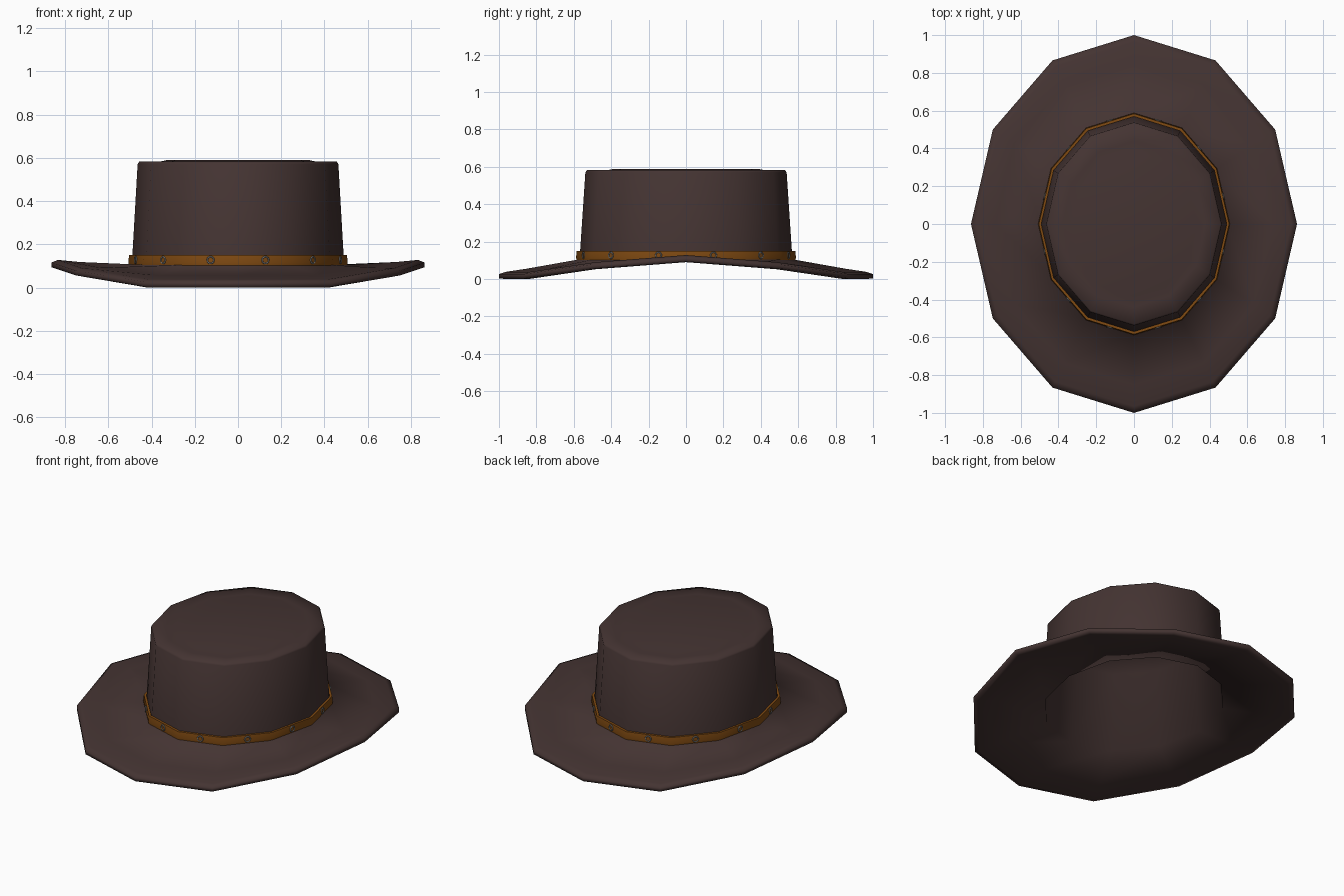
import bpy, bmesh, math

cube = bpy.data.objects.get("Cube")
if cube:
    bpy.data.objects.remove(cube, do_unlink=True)

SIDES = 12
WIDTH = 0.863  # oval: x radius relative to y radius


def material(name, color):
    m = bpy.data.materials.new(name)
    m.use_nodes = True
    m.diffuse_color = (*color, 1)
    bsdf = next(n for n in m.node_tree.nodes if n.type == 'BSDF_PRINCIPLED')
    bsdf.inputs["Base Color"].default_value = (*color, 1)
    bsdf.inputs["Roughness"].default_value = 0.8
    return m


felt = material("dark brown felt", (0.058, 0.034, 0.032))
leather = material("tan leather", (0.22, 0.07, 0.006))
metal = material("grey metal", (0.2, 0.2, 0.2))


def oval_point(radius, i):
    a = 2 * math.pi * i / SIDES
    return radius * WIDTH * math.cos(a), radius * math.sin(a)


def oval_lathe(name, profile, mat, closed=False):
    """Profile of (radius, height); a height may be a function of the side index."""
    bm = bmesh.new()
    rings = []
    for radius, height in profile:
        if radius == 0:
            rings.append([bm.verts.new((0, 0, height))] * SIDES)
            continue
        ring = []
        for i in range(SIDES):
            z = height(i) if callable(height) else height
            ring.append(bm.verts.new((*oval_point(radius, i), z)))
        rings.append(ring)
    pairs = list(zip(rings, rings[1:]))
    if closed:
        pairs.append((rings[-1], rings[0]))
    for lower, upper in pairs:
        for i in range(SIDES):
            j = (i + 1) % SIDES
            corners = dict.fromkeys((lower[i], lower[j], upper[j], upper[i]))
            bm.faces.new(list(corners))
    bmesh.ops.recalc_face_normals(bm, faces=bm.faces)
    mesh = bpy.data.meshes.new(name)
    bm.to_mesh(mesh)
    bm.free()
    mesh.materials.append(mat)
    obj = bpy.data.objects.new(name, mesh)
    bpy.context.collection.objects.link(obj)
    return obj


# Brim edge height: raised at the sides, drooping at front and back
EDGE = (0.09, 0.052, 0.0, 0.0)


def edge(i, offset=0.0):
    quarter = i % 6
    return EDGE[min(quarter, 6 - quarter)] + offset


def blend(base, offset, t):
    return lambda i: base * (1 - t) + edge(i, offset) * t


# Hollow crown and brim in one shell, from inner ceiling to outer top
hat = oval_lathe("crown_and_brim", [
    (0, 0.56),
    (0.5, 0.55),
    (0.55, 0.09),
    (0.85, blend(0.09, 0.004, 0.75)),
    (0.97, edge),
    (1.0, lambda i: edge(i, 0.004)),
    (1.0, lambda i: edge(i, 0.026)),
    (0.965, lambda i: edge(i, 0.038)),
    (0.85, blend(0.105, 0.034, 0.7)),
    (0.57, 0.105),
    (0.566, 0.15),
    (0.538, 0.57),
    (0.53, 0.582),
    (0.44, 0.578),
    (0.385, 0.589),
    (0, 0.587),
], felt)
hat.data.shade_smooth()

# Leather band around the crown
band = oval_lathe("hat_band", [
    (0.57, 0.1), (0.585, 0.1), (0.588, 0.115),
    (0.584, 0.15), (0.569, 0.15),
], leather, closed=True)
band.data.shade_smooth()
bpy.context.view_layer.objects.active = band
band.select_set(True)
bpy.ops.object.shade_smooth_by_angle(angle=math.radians(40))

# One metal ring in the middle of every band face
for i in range(SIDES):
    x0, y0 = oval_point(0.588, i)
    x1, y1 = oval_point(0.588, i + 1)
    facing = math.atan2(x0 - x1, y1 - y0)
    bpy.ops.mesh.primitive_torus_add(
        major_segments=10, minor_segments=5,
        major_radius=0.016, minor_radius=0.004,
        location=((x0 + x1) / 2, (y0 + y1) / 2, 0.127),
        rotation=(math.pi / 2, 0, facing + math.pi / 2))
    ring = bpy.context.object
    ring.name = f"band_ring_{i + 1}"
    ring.data.materials.append(metal)
    ring.data.shade_smooth()
